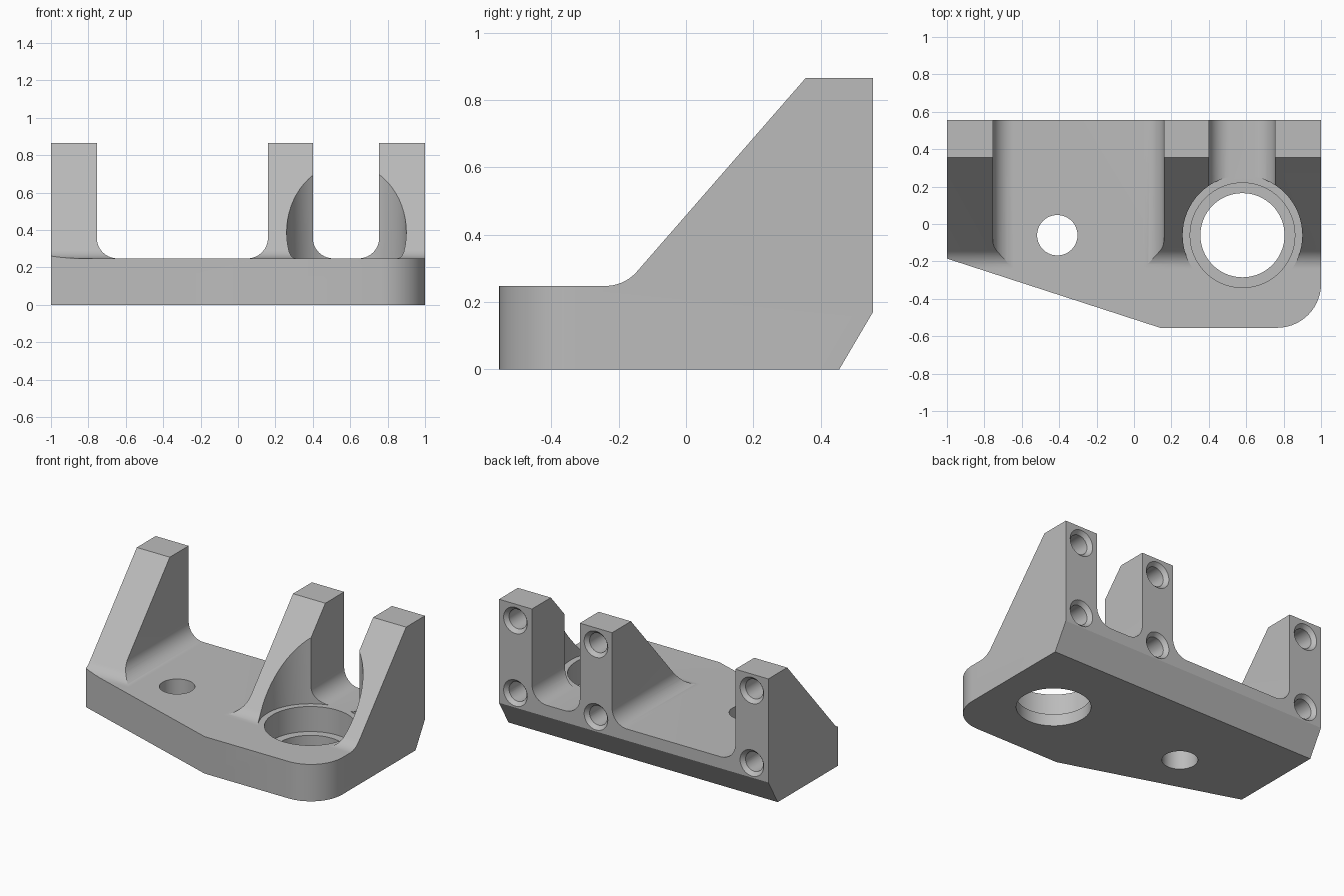
import bpy, bmesh, math
from mathutils import Vector, Matrix

if "Cube" in bpy.data.objects:
    bpy.data.objects.remove(bpy.data.objects["Cube"])

FLOOR, TOP, BACK, FRONT = 0.248, 0.865, 0.555, -0.555

grey = bpy.data.materials.new("machined grey")
grey.use_nodes = True
colour = (0.5, 0.5, 0.5, 1)
grey.diffuse_color = colour
grey.node_tree.nodes["Principled BSDF"].inputs["Base Color"].default_value = colour


def rounded(points, steps=14):
    """Turn (u, v, radius) corners into an outline with filleted corners."""
    out = []
    for i, (u, v, r) in enumerate(points):
        p = Vector((u, v))
        if not r:
            out.append(p)
            continue
        a = (Vector(points[i - 1][:2]) - p).normalized()
        b = (Vector(points[(i + 1) % len(points)][:2]) - p).normalized()
        half = a.angle(b) / 2
        centre = p + (a + b).normalized() * (r / math.sin(half))
        start = p + a * (r / math.tan(half)) - centre
        end = p + b * (r / math.tan(half)) - centre
        sweep = math.pi - 2 * half
        for k in range(steps + 1):
            t = k / steps
            d = (start * math.sin((1 - t) * sweep) + end * math.sin(t * sweep)) / math.sin(sweep)
            out.append(centre + d)
    return out


def finish(name, bm):
    bmesh.ops.recalc_face_normals(bm, faces=bm.faces[:])
    mesh = bpy.data.meshes.new(name)
    bm.to_mesh(mesh)
    bm.free()
    mesh.materials.append(grey)
    obj = bpy.data.objects.new(name, mesh)
    bpy.context.collection.objects.link(obj)
    return obj


def prism(name, points, axis, low, high):
    """Extrude an outline along one axis."""
    place = {"x": lambda u, v, w: (w, u, v),
             "y": lambda u, v, w: (u, w, v),
             "z": lambda u, v, w: (u, v, w)}[axis]
    bm = bmesh.new()
    outline = rounded(points)
    rings = [[bm.verts.new(place(p.x, p.y, w)) for p in outline] for w in (low, high)]
    for ring in rings:
        bm.faces.new(ring)
    n = len(outline)
    for i in range(n):
        j = (i + 1) % n
        bm.faces.new((rings[0][i], rings[0][j], rings[1][j], rings[1][i]))
    return finish(name, bm)


def round_cutter(name, start, end, r1, r2=None, segments=64):
    """Cylinder or cone running between two points."""
    start, end = Vector(start), Vector(end)
    d = end - start
    turn = Vector((0, 0, 1)).rotation_difference(d).to_matrix().to_4x4()
    bm = bmesh.new()
    bmesh.ops.create_cone(bm, cap_ends=True, segments=segments, radius1=r1,
                          radius2=r1 if r2 is None else r2, depth=d.length,
                          matrix=Matrix.Translation((start + end) / 2) @ turn)
    return finish(name, bm)


def combine(target, tool, operation="DIFFERENCE"):
    tool.hide_render = True
    mod = target.modifiers.new(tool.name, "BOOLEAN")
    mod.operation, mod.solver, mod.object = operation, "EXACT", tool
    bpy.context.view_layer.objects.active = target
    bpy.ops.object.modifier_apply(modifier=mod.name)
    bpy.data.objects.remove(tool)


# Body: side profile trimmed by the plan outline
bracket = prism("bracket", [
    (-0.8, 0, 0), (0.455, 0, 0), (BACK, 0.17, 0), (BACK, TOP, 0), (0.355, TOP, 0),
    (-0.183, FLOOR, 0.125), (-0.8, FLOOR, 0)], "x", -1.2, 1.2)
plan = prism("plan_outline", [
    (-1, 0.8, 0), (-1, -0.185, 0), (0.14, FRONT, 0), (1, FRONT, 0.235), (1, 0.8, 0)],
    "z", -0.2, 1.2)
combine(bracket, plan, "INTERSECT")

# Round-bottomed slots leave three upright ribs
for left, right in ((-0.755, 0.16), (0.40, 0.755)):
    slot = prism("slot", [(left, 1.2, 0), (left, FLOOR, 0.11),
                          (right, FLOOR, 0.11), (right, 1.2, 0)], "y", -0.9, 0.9)
    combine(bracket, slot)

# Large stepped bore with clearance through the ribs, and the small bore
for x, low, high, r in ((0.58, FLOOR, 1.2, 0.32), (0.58, 0.08, 0.6, 0.28),
                        (0.58, -0.2, 0.2, 0.225), (-0.41, -0.2, 0.6, 0.108)):
    combine(bracket, round_cutter("bore", (x, -0.06, low), (x, -0.06, high), r))

# Countersunk blind screw holes in the back of each rib
for x in (-0.878, 0.28, 0.878):
    for z in (0.268, 0.755):
        combine(bracket, round_cutter("screw_hole", (x, BACK + 0.1, z),
                                      (x, BACK - 0.2, z), 0.065, segments=32))
        combine(bracket, round_cutter("countersink", (x, BACK + 0.025, z),
                                      (x, BACK - 0.025, z), 0.111, 0.065, segments=32))

# Smooth the fillets and bores, keep machined edges crisp
bpy.ops.object.select_all(action="DESELECT")
bracket.select_set(True)
bpy.context.view_layer.objects.active = bracket
bpy.ops.object.shade_smooth_by_angle(angle=math.radians(20))
